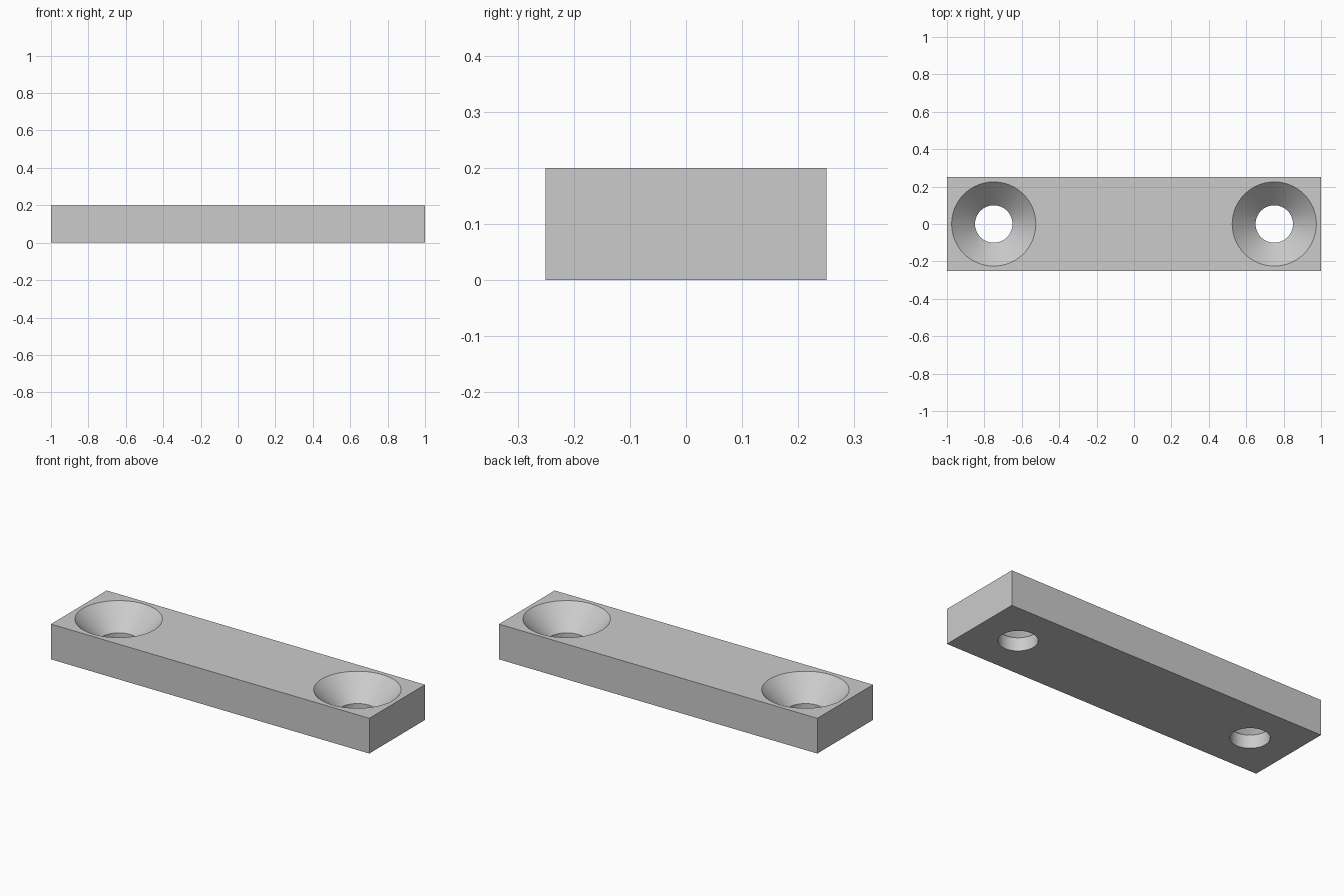
import bpy, bmesh, math
from mathutils import Matrix, Vector

default = bpy.data.objects.get("Cube")
if default:
    bpy.data.objects.remove(default, do_unlink=True)

LENGTH, WIDTH, HEIGHT = 2.0, 0.5, 0.2
HOLE_X, HOLE_R, SINK_R = 0.75, 0.1, 0.225
SINK_Z = HEIGHT - (SINK_R - HOLE_R)   # 45 degree countersink
OVER = 0.02                           # cutter overshoot

grey = bpy.data.materials.new("plain grey")
grey.use_nodes = True
colour = (0.6, 0.6, 0.6, 1)
grey.diffuse_color = colour
grey.node_tree.nodes["Principled BSDF"].inputs["Base Color"].default_value = colour


def add_object(name, bm):
    bmesh.ops.recalc_face_normals(bm, faces=bm.faces)
    mesh = bpy.data.meshes.new(name)
    bm.to_mesh(mesh)
    bm.free()
    mesh.materials.append(grey)
    obj = bpy.data.objects.new(name, mesh)
    bpy.context.collection.objects.link(obj)
    return obj


def hole_cutter(name, x):
    """Straight hole with a countersink, turned from a half profile."""
    bm = bmesh.new()
    profile = [(0, -OVER), (HOLE_R, -OVER), (HOLE_R, SINK_Z),
               (SINK_R + OVER, HEIGHT + OVER), (0, HEIGHT + OVER)]
    verts = [bm.verts.new((r, 0, z)) for r, z in profile]
    edges = [bm.edges.new(pair) for pair in zip(verts, verts[1:])]
    bmesh.ops.spin(bm, geom=verts + edges, cent=(0, 0, 0), axis=(0, 0, 1),
                   angle=math.tau, steps=64)
    bmesh.ops.remove_doubles(bm, verts=bm.verts, dist=1e-4)
    bmesh.ops.translate(bm, verts=bm.verts, vec=(x, 0, 0))
    cutter = add_object(name, bm)
    cutter.hide_render = True
    return cutter


# Rectangular bar
bm = bmesh.new()
bmesh.ops.create_cube(bm, size=1, matrix=Matrix.Translation((0, 0, HEIGHT / 2))
                      @ Matrix.Diagonal(Vector((LENGTH, WIDTH, HEIGHT, 1))))
plate = add_object("mounting_plate", bm)
bpy.ops.object.select_all(action="DESELECT")
plate.select_set(True)
bpy.context.view_layer.objects.active = plate

# Countersunk screw hole at each end
for side, x in (("left", HOLE_X), ("right", -HOLE_X)):
    cutter = hole_cutter(side + "_hole_cutter", x)
    cut = plate.modifiers.new(side + "_hole", "BOOLEAN")
    cut.operation, cut.solver, cut.object = "DIFFERENCE", "EXACT", cutter
    bpy.ops.object.modifier_apply(modifier=cut.name)
    bpy.data.objects.remove(cutter, do_unlink=True)

bpy.ops.object.shade_smooth_by_angle(angle=math.radians(30))
